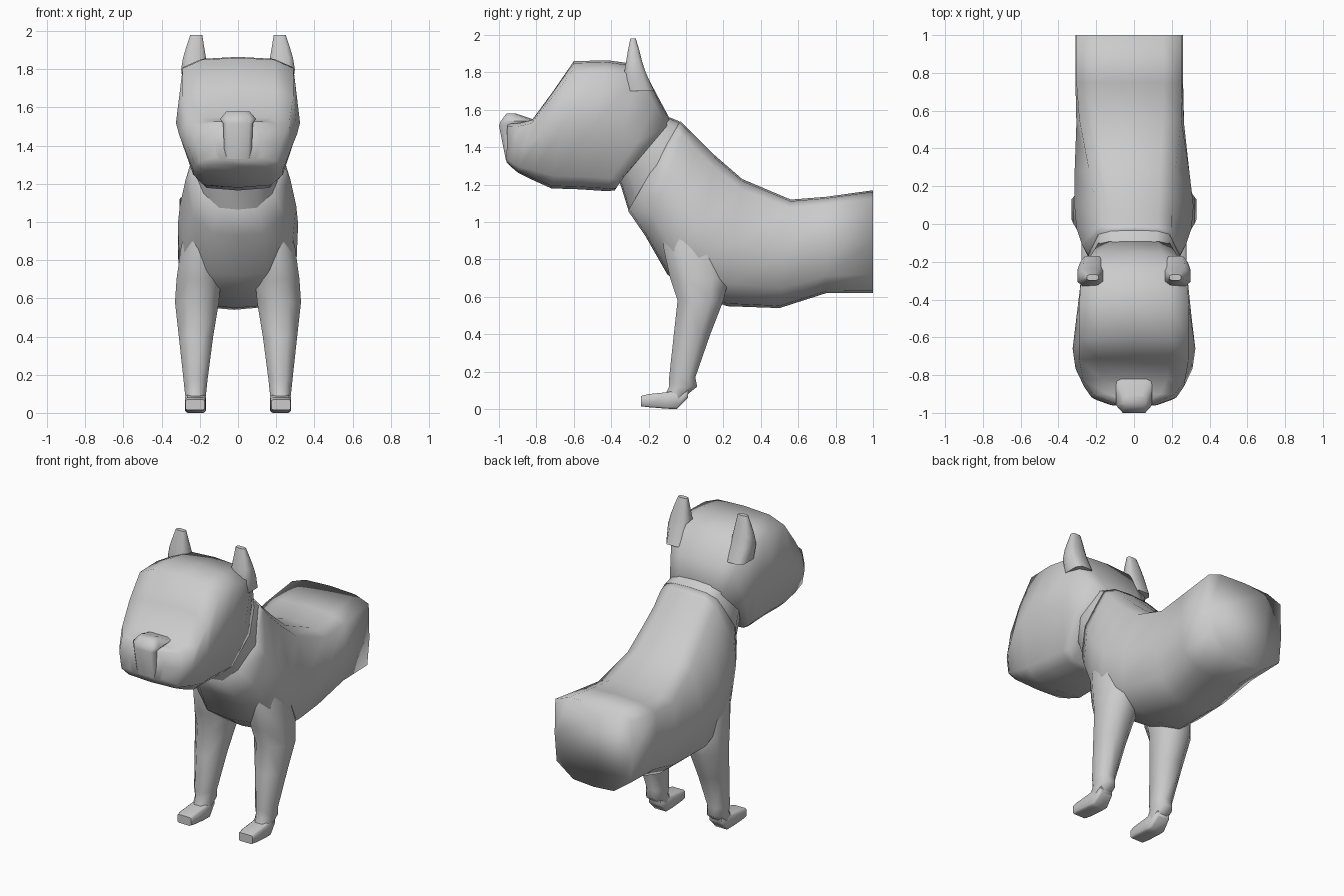
import bpy, bmesh, math

if "Cube" in bpy.data.objects:
    bpy.data.objects.remove(bpy.data.objects["Cube"])

grey = bpy.data.materials.new("plain grey")
grey.diffuse_color = (0.6, 0.6, 0.6, 1)
grey.use_nodes = True
grey.node_tree.nodes["Principled BSDF"].inputs["Base Color"].default_value = grey.diffuse_color


def loft(name, rings, angle=70):
    """Skin a list of equal-length point rings and cap both ends."""
    bm = bmesh.new()
    vs = [[bm.verts.new(p) for p in r] for r in rings]
    n = len(rings[0])
    for a, b in zip(vs, vs[1:]):
        for i in range(n):
            j = (i + 1) % n
            bm.faces.new((a[i], a[j], b[j], b[i]))
    bm.faces.new(vs[0])
    bm.faces.new(vs[-1])
    bmesh.ops.recalc_face_normals(bm, faces=bm.faces)
    me = bpy.data.meshes.new(name)
    bm.to_mesh(me)
    bm.free()
    me.materials.append(grey)
    ob = bpy.data.objects.new(name, me)
    bpy.context.collection.objects.link(ob)
    bpy.ops.object.select_all(action='DESELECT')
    bpy.context.view_layer.objects.active = ob
    ob.select_set(True)
    bpy.ops.object.shade_smooth_by_angle(angle=math.radians(angle))
    return ob


def section(top, bot, wt, wm, wb, cx=0.0, low=(.82, .55), corner=.08):
    """Slanted cross-section from a top to a bottom (y, z) point, with three half widths."""
    half = [(0, 0), (.65 * wt, .015), (wt, corner), (wm, .5),
            (wb, low[0]), (low[1] * wb, .98), (0, 1)]
    pts = half + [(-x, t) for x, t in half[-2:0:-1]]
    return [(cx + x, top[0] + (bot[0] - top[0]) * t, top[1] + (bot[1] - top[1]) * t)
            for x, t in pts]


def box_ring(x0, x1, y0, y1, z, c=0.28):
    """Horizontal rectangle with cut corners."""
    dx, dy = (x1 - x0) * c, (y1 - y0) * c
    return [(x0 + dx, y0, z), (x1 - dx, y0, z), (x1, y0 + dy, z), (x1, y1 - dy, z),
            (x1 - dx, y1, z), (x0 + dx, y1, z), (x0, y1 - dy, z), (x0, y0 + dy, z)]


def mirrored(rings, s):
    return [[(x * s, y, z) for x, y, z in r] for r in rings]


# Torso, from the cut-off rear to the neck
loft("torso", [
    section((1.0, 1.17), (1.0, .62), .28, .285, .27, -.025),
    section((.75, 1.135), (.75, .62), .28, .285, .27, -.025),
    section((.56, 1.12), (.5, .54), .27, .285, .25, -.02),
    section((.3, 1.23), (.22, .55), .23, .305, .30, -.01),
    section((.15, 1.36), (.04, .62), .21, .315, .305),
    section((.06, 1.45), (-.10, .72), .20, .305, .28),
    section((0, 1.51), (-.22, .93), .20, .275, .24),
    section((-.03, 1.54), (-.31, 1.06), .19, .24, .19)], 180)

# Neck and collar-like fold
loft("neck", [
    section((.0, 1.51), (-.29, 1.04), .18, .24, .18),
    section((-.04, 1.54), (-.31, 1.07), .19, .245, .18),
    section((-.09, 1.56), (-.35, 1.2), .18, .235, .18),
    section((-.2, 1.7), (-.4, 1.26), .18, .22, .16)])

# Head with sloping forehead and blunt muzzle
jaw = dict(low=(.9, .75))
loft("head", [
    section((-.08, 1.54), (-.35, 1.22), .19, .235, .19, **jaw),
    section((-.15, 1.67), (-.38, 1.17), .23, .255, .21, **jaw),
    section((-.24, 1.84), (-.42, 1.165), .28, .285, .22, **jaw),
    section((-.42, 1.865), (-.57, 1.175), .29, .305, .225, **jaw),
    section((-.6, 1.86), (-.72, 1.18), .29, .325, .235, **jaw),
    section((-.71, 1.70), (-.82, 1.225), .29, .31, .235, **jaw),
    section((-.82, 1.55), (-.90, 1.265), .27, .265, .225, **jaw),
    section((-.90, 1.53), (-.935, 1.295), .215, .225, .20, **jaw),
    section((-.955, 1.53), (-.96, 1.32), .09, .12, .12, **jaw)])

# Nose ridge rising from the muzzle front
loft("nose", [
    box_ring(-.07, .07, -.963, -.85, 1.33, .12),
    box_ring(-.078, .078, -1.0, -.83, 1.515, .12),
    box_ring(-.095, .095, -.99, -.79, 1.54, .15),
    box_ring(-.06, .06, -.96, -.91, 1.58, .2)])

leg = [box_ring(.11, .27, -.12, .17, 1.0),
       box_ring(.10, .30, -.12, .19, .86),
       box_ring(.09, .322, -.085, .23, .70),
       box_ring(.10, .33, -.045, .20, .58),
       box_ring(.13, .31, -.065, .13, .4),
       box_ring(.16, .285, -.09, .05, .17),
       box_ring(.165, .28, -.09, .06, .12),
       box_ring(.17, .275, -.11, .01, .08),
       box_ring(.175, .27, -.12, -.05, .01)]


# Upright rectangle at one y, for the foot
def foot_ring(y, x0, x1, z0, z1):
    return [(a, y, b) for a, b, _ in box_ring(x0, x1, z0, z1, 0, .1)]


foot = [foot_ring(-.24, .175, .275, .015, .07),
        foot_ring(-.2, .17, .278, .01, .08),
        foot_ring(-.1, .168, .278, .002, .09),
        foot_ring(-.05, .17, .275, .0, .1),
        foot_ring(.01, .18, .265, .06, .11)]

# Ears: upright front edge, back edge running into the skull
ear = [box_ring(.16, .285, -.33, -.17, 1.70, .2),
       box_ring(.16, .298, -.33, -.215, 1.80, .2),
       box_ring(.168, .288, -.32, -.235, 1.86, .2),
       box_ring(.178, .27, -.31, -.25, 1.92, .2),
       box_ring(.187, .25, -.298, -.268, 1.98, .2)]

for side, s in (("left", 1), ("right", -1)):
    loft("front_leg_" + side, mirrored(leg, s))
    loft("foot_" + side, mirrored(foot, s))
    loft("ear_" + side, mirrored(ear, s))
